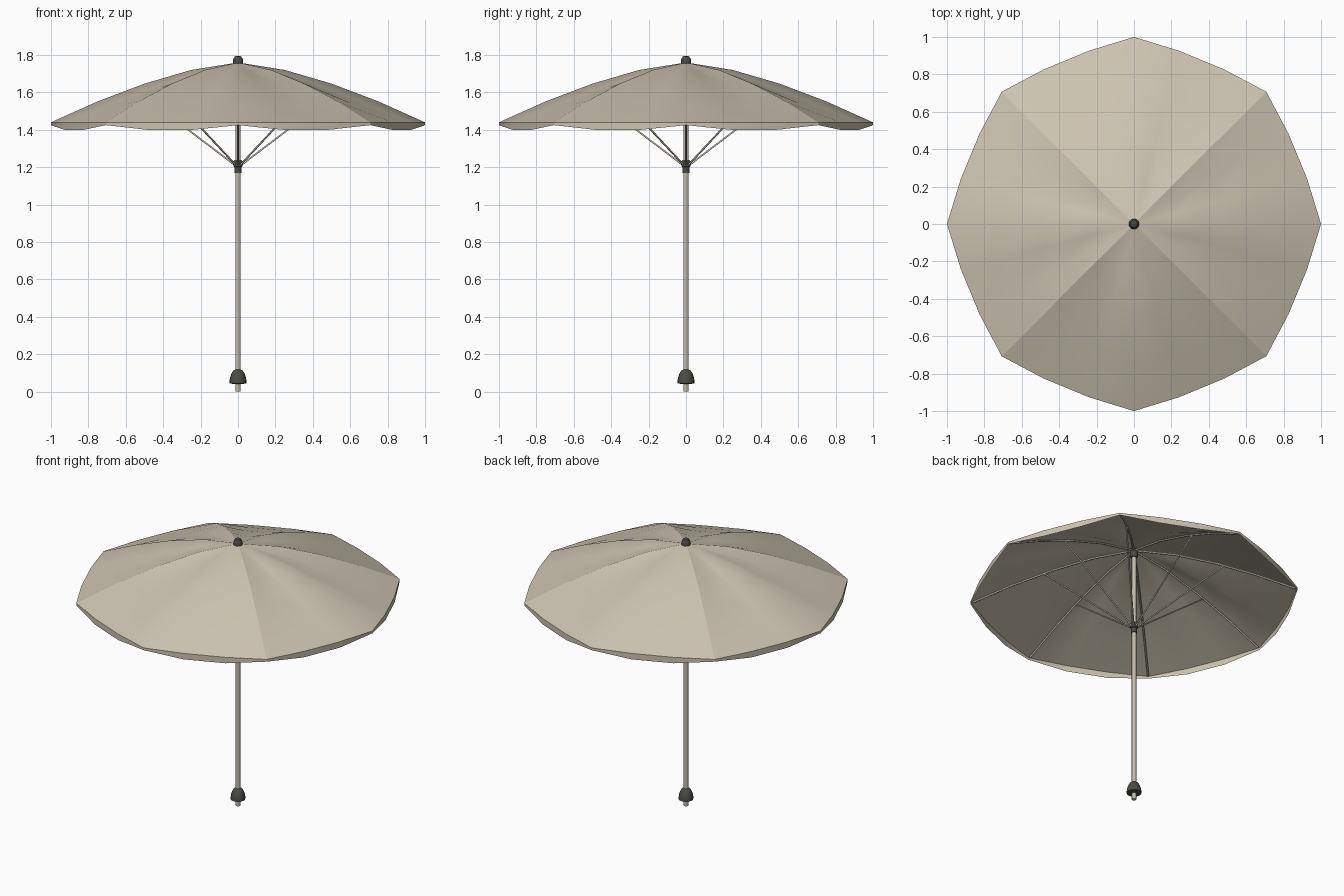
import bpy, bmesh
from math import sin, cos, pi, tau
from mathutils import Vector

cube = bpy.data.objects.get("Cube")
if cube:
    bpy.data.objects.remove(cube, do_unlink=True)


def material(name, rgb):
    mat = bpy.data.materials.new(name)
    mat.use_nodes = True
    mat.diffuse_color = (*rgb, 1)
    mat.node_tree.nodes["Principled BSDF"].inputs["Base Color"].default_value = (*rgb, 1)
    return mat


fabric = material("beige fabric", (0.61, 0.55, 0.44))
metal = material("warm grey metal", (0.56, 0.51, 0.42))
dark = material("charcoal plastic", (0.07, 0.07, 0.06))

RIBS, SPLIT, ROWS = 8, 3, 4
RIM_Z, TOP_Z = 1.44, 1.76


def rib_height(r):
    return TOP_Z - (TOP_Z - RIM_Z) * r ** 1.5


def add_object(name, bm, mat):
    mesh = bpy.data.meshes.new(name)
    bm.normal_update()
    bm.to_mesh(mesh)
    bm.free()
    mesh.materials.append(mat)
    obj = bpy.data.objects.new(name, mesh)
    bpy.context.collection.objects.link(obj)
    return obj


def lathe(name, profile, mat, sides=16):
    """Spin (radius, height) points about the z axis and cap the ends."""
    bm = bmesh.new()
    rings = [[bm.verts.new((r * cos(tau * i / sides), r * sin(tau * i / sides), z))
              for i in range(sides)] for r, z in profile]
    for low, high in zip(rings, rings[1:]):
        for i in range(sides):
            j = (i + 1) % sides
            bm.faces.new((low[i], low[j], high[j], high[i]))
    bm.faces.new(rings[0][::-1])
    bm.faces.new(rings[-1])
    obj = add_object(name, bm, mat)
    bpy.ops.object.select_all(action="DESELECT")
    obj.select_set(True)
    bpy.context.view_layer.objects.active = obj
    bpy.ops.object.shade_smooth_by_angle(angle=0.6)
    return obj


def rods(name, paths, radius, mat):
    """Thin round rods along several paths."""
    curve = bpy.data.curves.new(name, "CURVE")
    curve.dimensions = "3D"
    curve.bevel_depth = radius
    curve.bevel_resolution = 1
    curve.use_fill_caps = True
    for path in paths:
        spline = curve.splines.new("POLY")
        spline.points.add(len(path) - 1)
        for point, co in zip(spline.points, path):
            point.co = (*co, 1)
    curve.materials.append(mat)
    obj = bpy.data.objects.new(name, curve)
    bpy.context.collection.objects.link(obj)


def spoke(angle, r, z):
    return Vector((r * cos(angle), r * sin(angle), z))


# Canopy: eight slightly hollow panels with a short scalloped valance
bm = bmesh.new()
count = RIBS * SPLIT


def rim_point(k):
    corner, t = k // SPLIT, (k % SPLIT) / SPLIT
    a, b = (spoke(tau * (corner + n) / RIBS, 1, 0) for n in (0, 1))
    return a.lerp(b, t) * (1 + 0.03 * sin(pi * t)), sin(pi * t)


apex = bm.verts.new((0, 0, TOP_Z))
rings = []
for row in range(1, ROWS + 1):
    r = row / ROWS
    ring = []
    for k in range(count):
        p, mid = rim_point(k)
        sag = 0.1 * r * (1 - r) * mid
        ring.append(bm.verts.new((p.x * r, p.y * r, rib_height(r) - sag)))
    rings.append(ring)
hem = []
for k in range(count):
    p, mid = rim_point(k)
    hem.append(bm.verts.new((p.x, p.y, RIM_Z - 0.015 - 0.029 * mid)))
rings.append(hem)

for k in range(count):
    n = (k + 1) % count
    bm.faces.new((apex, rings[0][k], rings[0][n]))
    for upper, lower in zip(rings, rings[1:]):
        bm.faces.new((upper[k], lower[k], lower[n], upper[n]))
for face in bm.faces:
    face.smooth = True
# Crisp seams on the diagonals and around the rim
for k in range(count):
    bm.edges.get((rings[-2][k], rings[-2][(k + 1) % count])).smooth = False
    if k % (2 * SPLIT) == SPLIT:
        seam = [apex] + [ring[k] for ring in rings]
        for a, b in zip(seam, seam[1:]):
            bm.edges.get((a, b)).smooth = False
add_object("canopy", bm, fabric)

# Ribs under the seams and struts from the sliding hub
angles = [tau * i / RIBS for i in range(RIBS)]
steps = [0.015] + [i / ROWS for i in range(1, ROWS)] + [0.985]
rods("ribs", [[spoke(a, r, rib_height(r) - 0.012) for r in steps] for a in angles], 0.006, metal)
rods("struts", [[spoke(a, 0.015, 1.21), spoke(a, 0.55, rib_height(0.55) - 0.014)]
                for a in angles], 0.005, metal)

# Pole, hubs, finial and foot
lathe("pole", [(0.014, 0), (0.014, 1.75)], metal)
lathe("sliding_hub", [(0.019, 1.17), (0.019, 1.2), (0.024, 1.205),
                      (0.024, 1.23), (0.018, 1.24)], dark)
lathe("top_hub", [(0.02, 1.7), (0.024, 1.71), (0.024, 1.74)], dark)
lathe("finial", [(0.028, 1.75), (0.028, 1.765), (0.025, 1.78),
                 (0.018, 1.791), (0.006, 1.796)], dark)
lathe("foot", [(0.03, 0.042), (0.045, 0.045), (0.045, 0.06), (0.041, 0.08),
               (0.034, 0.1), (0.025, 0.113), (0.015, 0.118)], dark)
